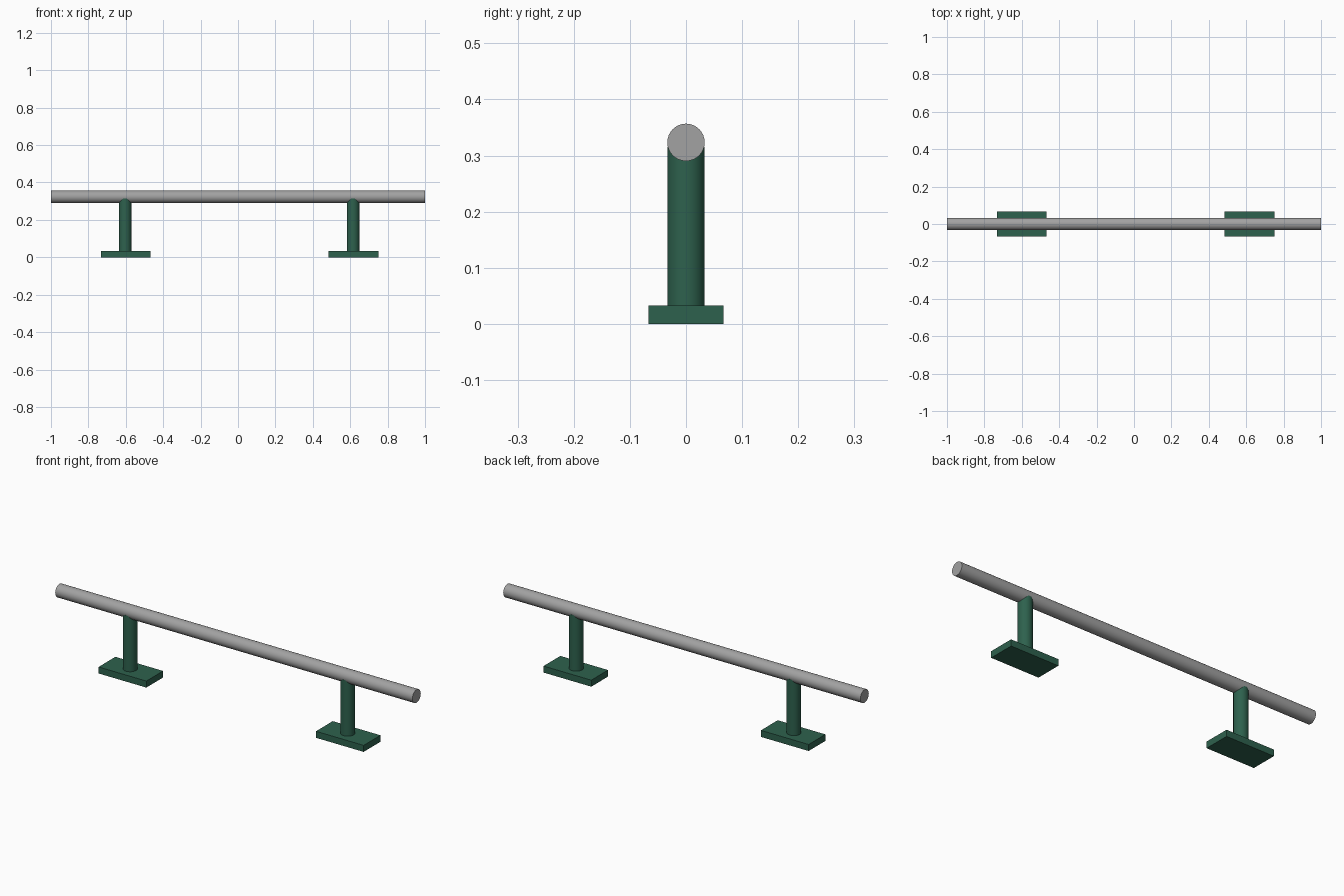
import bpy
from math import pi, radians

cube = bpy.data.objects.get("Cube")
if cube:
    bpy.data.objects.remove(cube, do_unlink=True)

RADIUS = 0.0333
RAIL_Z = 0.3235
BASE_H = 0.033
POST_TOP = 0.315


def make_material(name, color):
    mat = bpy.data.materials.new(name)
    mat.use_nodes = True
    mat.diffuse_color = color
    mat.node_tree.nodes["Principled BSDF"].inputs["Base Color"].default_value = color
    return mat


def finish(name, mat):
    obj = bpy.context.object
    obj.name = name
    obj.data.materials.append(mat)
    return obj


def tube(name, mat, length, location, rotation=(0, 0, 0)):
    bpy.ops.mesh.primitive_cylinder_add(vertices=32, radius=RADIUS, depth=length,
                                        location=location, rotation=rotation)
    finish(name, mat)
    bpy.ops.object.shade_smooth_by_angle(angle=radians(30))


def box(name, mat, size, location):
    bpy.ops.mesh.primitive_cube_add(size=1, location=location)
    finish(name, mat).scale = size


steel = make_material("grey steel", (0.36, 0.36, 0.36, 1))
green = make_material("dark green paint", (0.027, 0.12, 0.075, 1))

# Long round rail lying along x
tube("rail", steel, 2, (0, 0, RAIL_Z), (0, pi / 2, 0))

# Two legs: a post running up into the rail, standing on a flat foot plate
for side, post_x, base_x in (("right", -0.604, -0.6), ("left", 0.615, 0.617)):
    tube(side + "_post", green, POST_TOP, (post_x, 0, POST_TOP / 2))
    box(side + "_foot_plate", green, (0.267, 0.134, BASE_H), (base_x, 0, BASE_H / 2))
